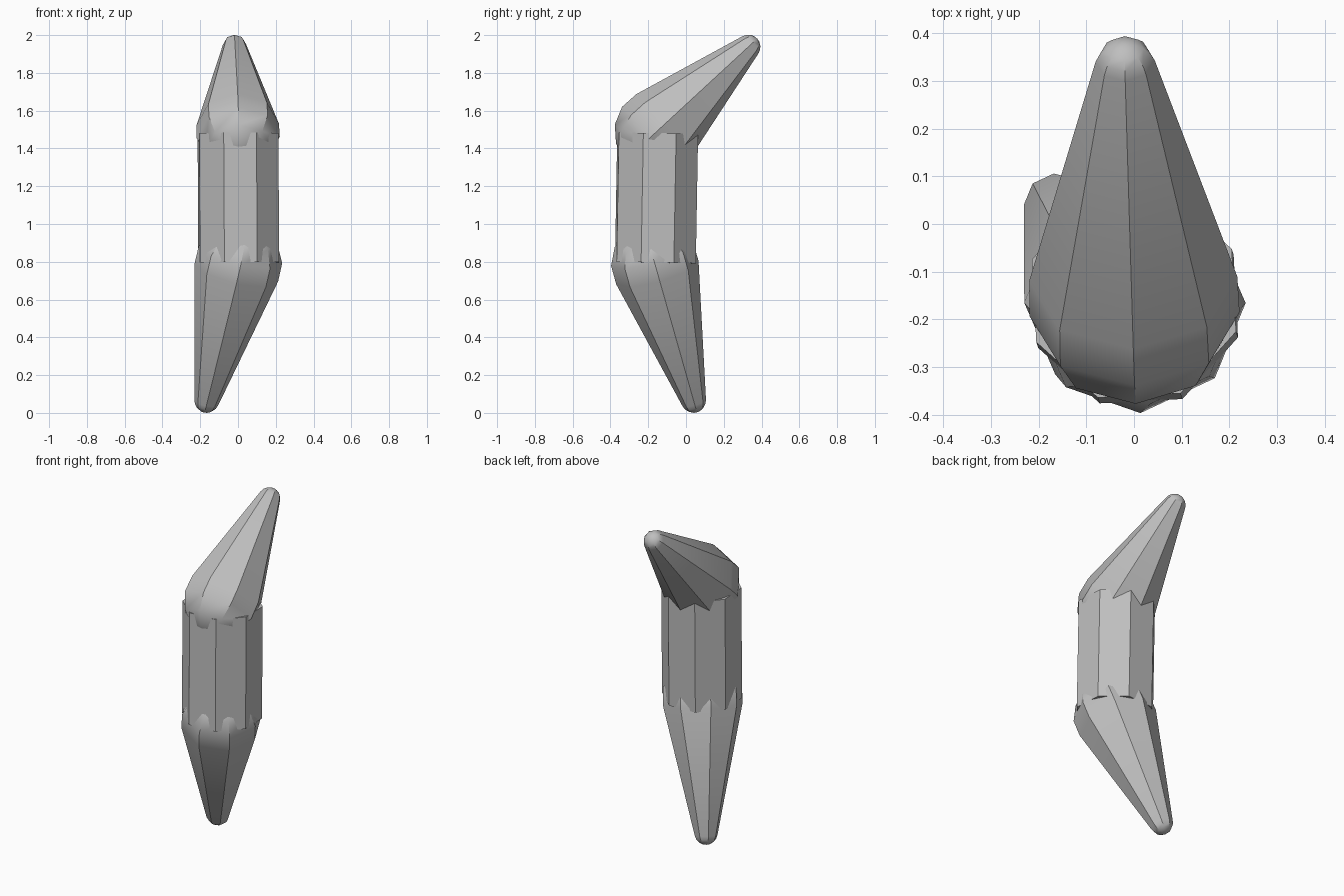
import bpy, bmesh
from math import sin, cos, pi, asin, radians
from mathutils import Vector

cube = bpy.data.objects.get("Cube")
if cube:
    bpy.data.objects.remove(cube, do_unlink=True)

grey = bpy.data.materials.new("plain grey")
grey.use_nodes = True
colour = (0.52, 0.52, 0.52, 1)
grey.diffuse_color = colour
grey.node_tree.nodes["Principled BSDF"].inputs["Base Color"].default_value = colour

SIDES = 8
RINGS = 4


def lathe(name, start, axis, profile, phase=0.0):
    """Sweep (radius, height) points around an axis; radius 0 makes a pole."""
    side = Vector((1, 0, 0))
    side = (side - axis * side.dot(axis)).normalized()
    other = axis.cross(side)
    bm = bmesh.new()
    rings = []
    for r, h in profile:
        centre = start + axis * h
        if r < 1e-5:
            rings.append([bm.verts.new(centre)] * SIDES)
            continue
        ring = []
        for i in range(SIDES):
            a = phase + 2 * pi * i / SIDES
            ring.append(bm.verts.new(centre + (side * cos(a) + other * sin(a)) * r))
        rings.append(ring)
    for low, high in zip(rings, rings[1:]):
        for i in range(SIDES):
            j = (i + 1) % SIDES
            corners = [low[i], low[j], high[j], high[i]]
            bm.faces.new(list(dict.fromkeys(corners)))
    for ring in (rings[0], rings[-1]):
        if ring[0] is not ring[1]:
            bm.faces.new(ring)
    bmesh.ops.recalc_face_normals(bm, faces=bm.faces[:])
    mesh = bpy.data.meshes.new(name)
    bm.to_mesh(mesh)
    bm.free()
    mesh.materials.append(grey)
    obj = bpy.data.objects.new(name, mesh)
    bpy.context.collection.objects.link(obj)
    bpy.ops.object.select_all(action="DESELECT")
    obj.select_set(True)
    bpy.context.view_layer.objects.active = obj
    bpy.ops.object.shade_smooth_by_angle(angle=radians(30))
    return obj


def tapered_capsule(name, big, big_r, tip, tip_r):
    """Two round ends joined by a cone tangent to both."""
    big, tip = Vector(big), Vector(tip)
    length = (tip - big).length
    lean = asin((big_r - tip_r) / length)
    profile = []
    for k in range(RINGS + 1):
        a = -pi / 2 + (lean + pi / 2) * k / RINGS
        profile.append((big_r * cos(a), big_r * sin(a)))
    for k in range(RINGS + 1):
        a = lean + (pi / 2 - lean) * k / RINGS
        profile.append((tip_r * cos(a), length + tip_r * sin(a)))
    return lathe(name, big, (tip - big).normalized(), profile)


# Bent upper and lower segments
tapered_capsule("upper_segment", (0, -0.155, 1.49), 0.225, (-0.018, 0.33, 1.938), 0.064)
tapered_capsule("lower_segment", (0.002, -0.165, 0.79), 0.232, (-0.165, 0.04, 0.066), 0.066)

# Straight middle segment with flat ends
base, top = Vector((0.004, -0.162, 0.795)), Vector((0, -0.15, 1.48))
span = top - base
lathe("middle_segment", base, span.normalized(),
      [(0.227, 0), (0.227, span.length)], radians(25.5))
